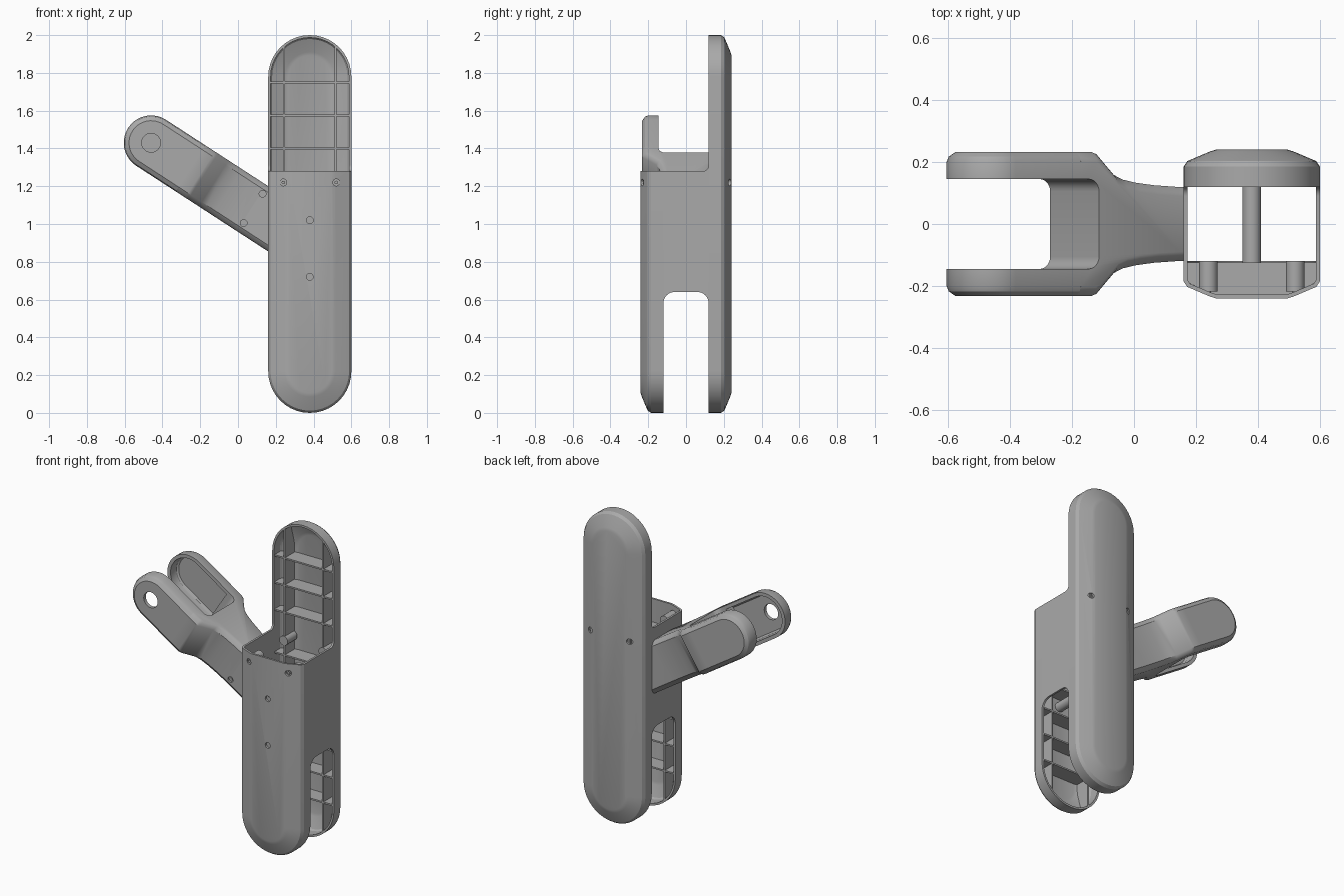
import bpy, bmesh
from math import cos, sin, pi, radians

if "Cube" in bpy.data.objects:
    bpy.data.objects.remove(bpy.data.objects["Cube"])

grey = bpy.data.materials.new("matte_grey")
grey.use_nodes = True
grey.diffuse_color = (0.4, 0.4, 0.4, 1)
grey.node_tree.nodes["Principled BSDF"].inputs["Base Color"].default_value = (0.4, 0.4, 0.4, 1)
parts = []


def arc(cx, cy, r, a0, a1, n=20):
    return [(cx + r * cos(a0 + (a1 - a0) * i / n), cy + r * sin(a0 + (a1 - a0) * i / n))
            for i in range(n + 1)]


def add_loft(bm, rings, wrap=True, caps=(True, True)):
    vs = [[bm.verts.new(p) for p in ring] for ring in rings]
    n = len(vs[0])
    for a, b in zip(vs, vs[1:]):
        for i in range(n if wrap else n - 1):
            j = (i + 1) % n
            bm.faces.new((a[i], a[j], b[j], b[i]))
    for on, ring in zip(caps, (vs[0], vs[-1])):
        if on:
            bm.faces.new(ring)


def finish(bm, name, part=True):
    bmesh.ops.recalc_face_normals(bm, faces=bm.faces)
    me = bpy.data.meshes.new(name)
    bm.to_mesh(me)
    bm.free()
    me.materials.append(grey)
    ob = bpy.data.objects.new(name, me)
    bpy.context.collection.objects.link(ob)
    if part:
        parts.append(ob)
    return ob


def loft(name, rings, wrap=True, caps=(True, True)):
    bm = bmesh.new()
    add_loft(bm, rings, wrap, caps)
    return finish(bm, name)


def shell(name, outline, profile, place, wrap, thickness):
    """Hollow cover: outline lofted through (inset, depth) steps, open on its inner side."""
    ob = loft(name, [[place(p, q, d) for p, q in outline(i)] for i, d in profile],
              wrap, (False, True))
    m = ob.modifiers.new("wall", 'SOLIDIFY')
    m.thickness, m.offset, m.use_even_offset = thickness, -1, True
    return ob


def rods(name, spots, r, y0, y1, part=True):
    """Round bars along y at each (x, z) spot."""
    bm = bmesh.new()
    for x, z in spots:
        ring = arc(x, z, r, 0, 2 * pi, 24)[:-1]
        add_loft(bm, [[(p, y, q) for p, q in ring] for y in (y0, y1)])
    return finish(bm, name, part)


def cut(target, cutter):
    m = target.modifiers.new("holes", 'BOOLEAN')
    m.operation, m.object, m.solver = 'DIFFERENCE', cutter, 'EXACT'
    cutter.hide_render = True
    cutters.append(cutter)


cutters = []
MID, R, LOW, HIGH, TOP = 0.38, 0.22, 0.22, 1.78, 1.28


# Long covers of the body: full-length back, shorter front
def back_outline(i):
    return arc(MID, LOW, R - i, pi, 2 * pi) + arc(MID, HIGH, R - i, 0, pi)


def front_outline(i):
    return [(MID - R + i, TOP)] + arc(MID, LOW, R - i, pi, 2 * pi) + [(MID + R - i, TOP)]


cover = [(0, 0.12), (0, 0.185), (0.012, 0.203), (0.085, 0.234), (0.105, 0.24)]
back = shell("back_cover", back_outline, cover, lambda p, q, d: (p, d, q), True, 0.013)
front = shell("front_cover", front_outline, cover, lambda p, q, d: (p, -d, q), False, 0.013)

# Side walls with a rounded slot below and a small fillet at the back
wall = ([(-0.12, TOP)] + arc(-0.06, 0.58, 0.06, pi, pi / 2, 8)
        + arc(0.06, 0.58, 0.06, pi / 2, 0, 8) + arc(0.09, TOP + 0.03, 0.03, 0, -pi / 2, 6))
for name, x in (("right_wall", MID - R), ("left_wall", MID + R - 0.013)):
    loft(name, [[(x + t, y, z) for y, z in wall] for t in (0, 0.013)])

# Stiffening ribs inside both covers
section = [(0.165, 0.125), (0.165, 0.185), (0.26, 0.228),
           (0.5, 0.228), (0.595, 0.185), (0.595, 0.125)]
for side, s, count, end in (("back", 1, 9, 1.94), ("front", -1, 6, 1.2)):
    bm = bmesh.new()
    for k in range(count):
        z = 0.25 + 0.175 * k + (0.1 if k > 5 else 0)
        add_loft(bm, [[(x, s * y, z + t) for x, y in section] for t in (-0.005, 0.005)])
    finish(bm, side + "_cross_ribs")
    slope = 0.14 if s > 0 else 0
    upright = [(0.125, 0.06), (0.185, 0.06), (0.225, 0.2),
               (0.225, end - slope), (0.185, end), (0.125, end)]
    bm = bmesh.new()
    for x in (0.243, 0.517):
        add_loft(bm, [[(x + t, s * y, z) for y, z in upright] for t in (-0.005, 0.005)])
    finish(bm, side + "_upright_ribs")

# Screw bosses, cross posts and screw recesses
pair = [(0.24, 1.22), (0.52, 1.22)]
centre = [(MID, 1.02), (MID, 0.72)]
rods("front_bosses", pair, 0.03, -0.217, -0.12)
rods("back_bosses", pair, 0.03, 0.12, 0.217)
rods("cross_posts", centre, 0.03, -0.227, 0.228)
rods("screw_heads", pair + centre, 0.009, -0.228, -0.2)
cut(front, rods("front_hole_cutter", pair + centre, 0.018, -0.3, -0.2, False))
cut(back, rods("back_hole_cutter", pair, 0.018, 0.2, 0.3, False))

# Slanted arm: u runs down along it, v across it
C, S, W = cos(radians(33)), sin(radians(33)), 0.145


def on_arm(u, v, y=0):
    return (-0.46 + u * C + v * S, y, 1.43 - u * S + v * C)


def prong_outline(i):
    return [(0.25, W - i)] + arc(0, 0, W - i, pi / 2, 3 * pi / 2) + [(0.25, i - W)]


prong = [(0, 0.145), (0, 0.2), (0.007, 0.217), (0.028, 0.232)]
shell("back_prong", prong_outline, prong, on_arm, False, 0.022)
front_prong = shell("front_prong", prong_outline, prong,
                    lambda u, v, y: on_arm(u, v, -y), False, 0.022)
px, _, pz = on_arm(0, 0)
cut(front_prong, rods("pivot_hole_cutter", [(px, pz)], 0.05, -0.3, -0.1, False))

# Yoke joining the prongs and narrowing to the body
flank = [(0.25, 0.232), (0.31, 0.232), (0.328, 0.225), (0.395, 0.158), (0.43, 0.143),
         (0.48, 0.133), (0.55, 0.125), (0.633, 0.12), (None, 0.12)]
slot = arc(0.28, 0.105, 0.04, pi / 2, 0, 6)


def yoke_ring(v, inset):
    tip = (MID - R + 0.004 + 0.46 - S * v) / C
    half = [(tip if u is None else u, y - inset) for u, y in flank]
    loop = ([(0.25, 0.145)] + half + [(u, -y) for u, y in reversed(half)] + [(0.25, -0.145)]
            + [(u, -y) for u, y in slot] + slot[::-1])
    return [on_arm(u, v, y) for u, y in loop]


yoke = loft("yoke", [yoke_ring(v, i) for v, i in
                     ((-W, 0.03), (0.007 - W, 0.015), (0.028 - W, 0),
                      (W - 0.028, 0), (W - 0.007, 0.015), (W, 0.03))])
arm_screws = [(0.13, 1.16), (0.03, 1.005)]
cut(yoke, rods("arm_hole_cutter", arm_screws, 0.018, -0.2, -0.108, False))
rods("arm_screw_heads", arm_screws, 0.009, -0.114, -0.1)

# Bake the modifiers, drop the cutters and smooth the curved faces
bpy.context.view_layer.update()
deps = bpy.context.evaluated_depsgraph_get()
baked = [(ob, bpy.data.meshes.new_from_object(ob.evaluated_get(deps))) for ob in parts]
for ob, me in baked:
    ob.modifiers.clear()
    ob.data = me
for ob in cutters:
    bpy.data.objects.remove(ob)
bpy.ops.object.select_all(action='DESELECT')
for ob in parts:
    ob.select_set(True)
bpy.context.view_layer.objects.active = parts[0]
bpy.ops.object.shade_smooth_by_angle(angle=radians(30))
